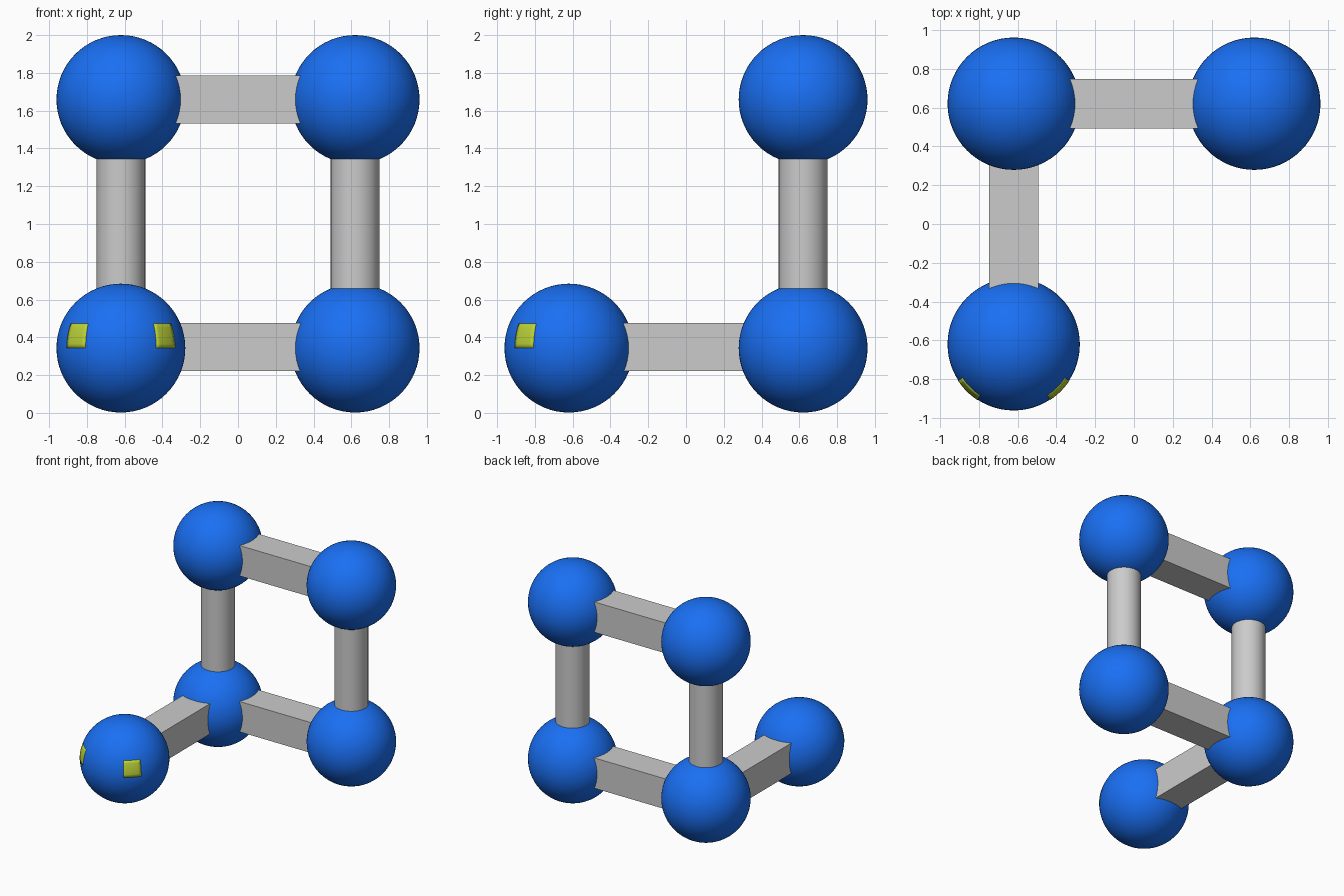
import bpy, bmesh
from math import sin, cos, radians

if "Cube" in bpy.data.objects:
    bpy.data.objects.remove(bpy.data.objects["Cube"])

R = 0.341             # ball radius
A = 0.62              # ball offset in x and y
LOW, HIGH = 0.343, 1.659
BAR = 0.255           # bar thickness


def material(name, color):
    m = bpy.data.materials.new(name)
    m.diffuse_color = color
    m.use_nodes = True
    m.node_tree.nodes["Principled BSDF"].inputs["Base Color"].default_value = m.diffuse_color
    return m


blue = material("blue", (0.01, 0.16, 0.9, 1))
yellow = material("yellow_green", (0.5, 0.65, 0.04, 1))


def ball(name, loc):
    bpy.ops.mesh.primitive_uv_sphere_add(segments=64, ring_count=32, radius=R, location=loc)
    o = bpy.context.object
    o.name = name
    o.data.materials.append(blue)
    bpy.ops.object.shade_smooth()


def square_bar(name, loc, axis):
    bpy.ops.mesh.primitive_cube_add(size=1, location=loc)
    o = bpy.context.object
    o.name = name
    o.scale = [2 * A - 0.45 if i == axis else BAR for i in range(3)]
    bpy.ops.object.transform_apply(location=False, rotation=False, scale=True)


def round_post(name, x):
    bpy.ops.mesh.primitive_cylinder_add(vertices=48, radius=0.129, depth=HIGH - LOW - 0.45,
                                        location=(x, A, (LOW + HIGH) / 2))
    bpy.context.object.name = name
    bpy.ops.object.shade_smooth_by_angle(angle=radians(40))


def eye(name, azimuth):
    # curved patch lying on the front ball
    n, r = 6, R + 0.002
    bm = bmesh.new()
    grid = []
    for j in range(n + 1):
        lat = radians(22.5 * j / n)
        row = []
        for i in range(n + 1):
            az = radians(azimuth - 11.75 + 23.5 * i / n)
            row.append(bm.verts.new((r * cos(lat) * cos(az), r * cos(lat) * sin(az), r * sin(lat))))
        grid.append(row)
    for j in range(n):
        for i in range(n):
            bm.faces.new((grid[j][i], grid[j][i + 1], grid[j + 1][i + 1], grid[j + 1][i]))
    for f in bm.faces:
        f.smooth = True
    me = bpy.data.meshes.new(name)
    bm.to_mesh(me)
    bm.free()
    me.materials.append(yellow)
    o = bpy.data.objects.new(name, me)
    o.location = (-A, -A, LOW)
    bpy.context.collection.objects.link(o)
    s = o.modifiers.new("thickness", "SOLIDIFY")
    s.thickness = 0.01
    s.offset = -1


# Square frame at the back: balls, posts and crossbars
for side, x in (("left", -A), ("right", A)):
    ball(f"{side}_lower_ball", (x, A, LOW))
    ball(f"{side}_upper_ball", (x, A, HIGH))
    round_post(f"{side}_post", x)
square_bar("lower_crossbar", (0, A, LOW + 0.005), 0)
square_bar("upper_crossbar", (0, A, HIGH), 0)

# Front arm with head ball and eyes
square_bar("front_arm", (-A, 0, LOW + 0.005), 1)
ball("head_ball", (-A, -A, LOW))
eye("left_eye", -135)
eye("right_eye", -45)
